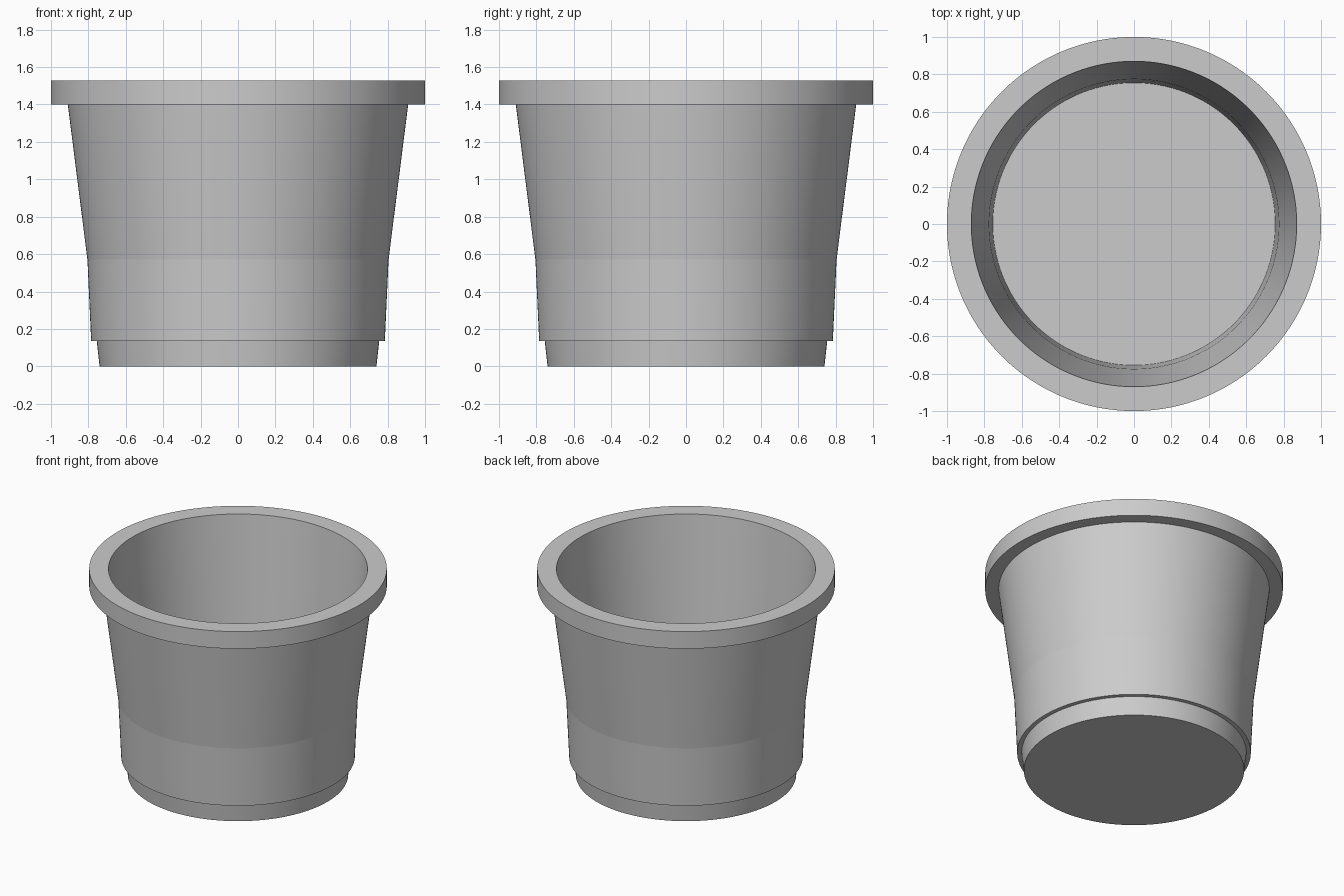
import bpy
import bmesh
import math

cube = bpy.data.objects.get("Cube")
if cube:
    bpy.data.objects.remove(cube, do_unlink=True)

SEGMENTS = 192

# Plain grey plastic
grey = bpy.data.materials.new("grey plastic")
grey.use_nodes = True
colour = (0.6, 0.6, 0.6, 1.0)
grey.diffuse_color = colour
grey.node_tree.nodes["Principled BSDF"].inputs["Base Color"].default_value = colour


def lathe(name, profile):
    """Spin a (radius, height) profile around z and cap its open ends."""
    bm = bmesh.new()
    rings = []
    for radius, z in profile:
        ring = []
        for i in range(SEGMENTS):
            a = math.tau * i / SEGMENTS
            ring.append(bm.verts.new((radius * math.cos(a), radius * math.sin(a), z)))
        rings.append(ring)
    for low, high in zip(rings, rings[1:]):
        for i in range(SEGMENTS):
            j = (i + 1) % SEGMENTS
            bm.faces.new((low[i], low[j], high[j], high[i]))
    bm.faces.new(rings[0][::-1])
    bm.faces.new(rings[-1])
    bmesh.ops.recalc_face_normals(bm, faces=bm.faces)
    mesh = bpy.data.meshes.new(name)
    bm.to_mesh(mesh)
    bm.free()
    mesh.materials.append(grey)
    obj = bpy.data.objects.new(name, mesh)
    bpy.context.collection.objects.link(obj)
    return obj


# Outside from the foot up, over the rim, then down the inside to the floor
cup = lathe("cup", [
    (0.74, 0.0), (0.755, 0.135),      # recessed foot
    (0.785, 0.135), (0.805, 0.57),    # lower wall
    (0.91, 1.4),                      # upper wall
    (1.0, 1.4), (1.0, 1.527),         # rim
    (0.87, 1.527), (0.775, 0.57),     # inner wall
    (0.755, 0.16),                    # floor edge
])

# Smooth around the cup, crisp at every change of slope
bpy.ops.object.select_all(action="DESELECT")
cup.select_set(True)
bpy.context.view_layer.objects.active = cup
bpy.ops.object.shade_smooth_by_angle(angle=math.radians(2.5))
